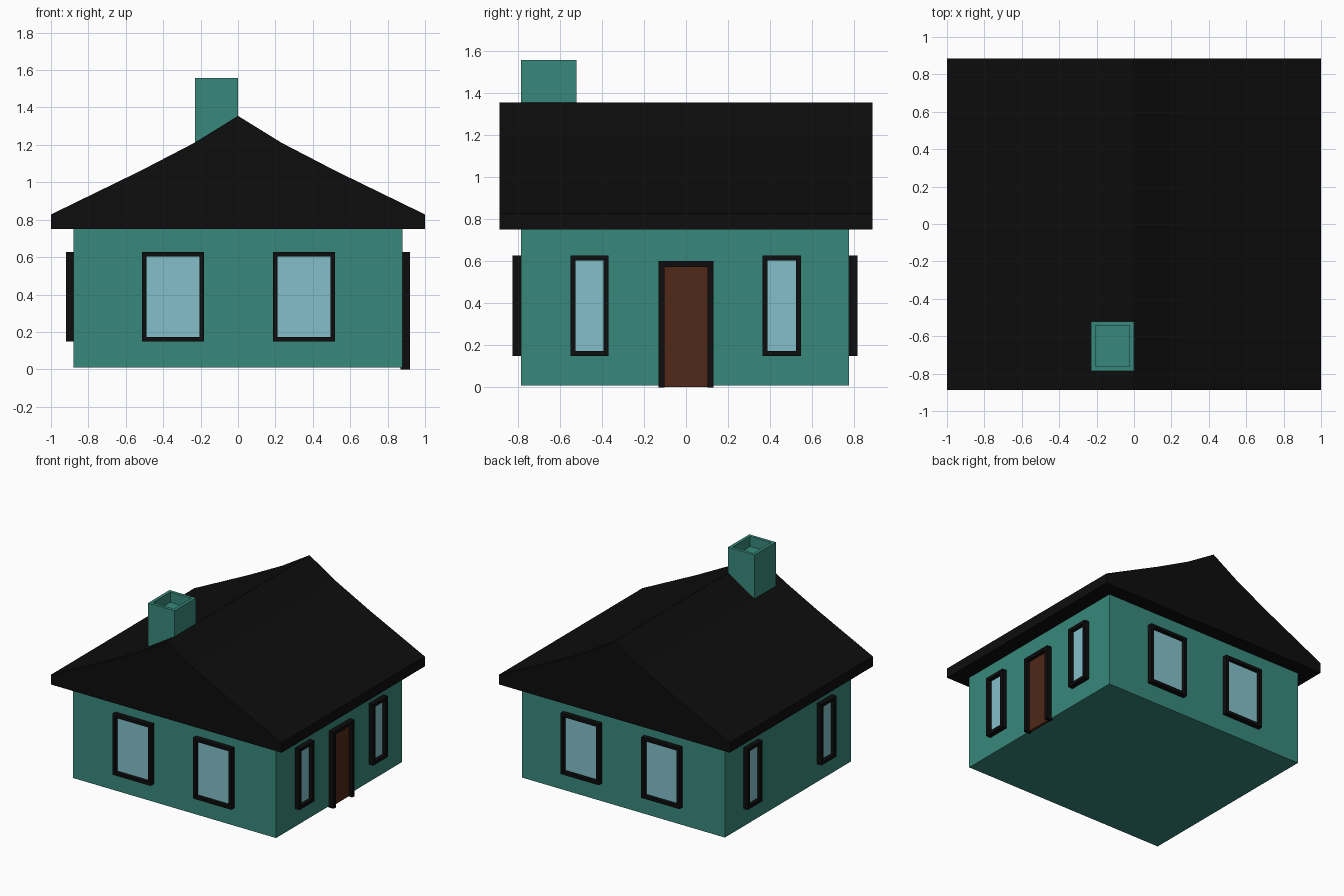
import bpy, bmesh
from mathutils import Vector

if "Cube" in bpy.data.objects:
    bpy.data.objects.remove(bpy.data.objects["Cube"])


def material(name, rgb):
    m = bpy.data.materials.new(name)
    m.diffuse_color = (*rgb, 1)
    m.use_nodes = True
    m.node_tree.nodes["Principled BSDF"].inputs["Base Color"].default_value = m.diffuse_color
    return m


TEAL = material("teal", (0.04, 0.25, 0.20))
BLACK = material("black", (0.004, 0.004, 0.004))
GLASS = material("glass", (0.23, 0.53, 0.60))
BROWN = material("brown", (0.08, 0.021, 0.009))


def finish(name, bm, *mats):
    bmesh.ops.recalc_face_normals(bm, faces=bm.faces)
    me = bpy.data.meshes.new(name)
    bm.to_mesh(me)
    bm.free()
    for m in mats:
        me.materials.append(m)
    ob = bpy.data.objects.new(name, me)
    bpy.context.collection.objects.link(ob)
    return ob


def box_bm(lo, hi):
    bm = bmesh.new()
    bmesh.ops.create_cube(bm, size=1)
    for v in bm.verts:
        v.co = Vector([lo[i] + (v.co[i] + 0.5) * (hi[i] - lo[i]) for i in range(3)])
    bm.normal_update()
    return bm


def box(name, lo, hi, mat):
    return finish(name, box_bm(lo, hi), mat)


def recessed_box(name, lo, hi, normal, rim, depth, mat, inner):
    """Box with a sunken panel in the face that points along normal."""
    n = Vector(normal)
    bm = box_bm(lo, hi)
    face = max(bm.faces, key=lambda f: f.normal.dot(n))
    bmesh.ops.inset_region(bm, faces=[face], thickness=rim, use_even_offset=True)
    new = bmesh.ops.extrude_face_region(bm, geom=[face])["geom"]
    bmesh.ops.translate(bm, vec=-n * depth, verts=[g for g in new if isinstance(g, bmesh.types.BMVert)])
    if face.is_valid:
        bm.faces.remove(face)
    for g in new:
        if isinstance(g, bmesh.types.BMFace):
            g.material_index = 1
    return finish(name, bm, mat, inner)


def prism(name, points, offset, mat):
    """Extrude a flat outline along offset."""
    bm = bmesh.new()
    f = bm.faces.new([bm.verts.new(p) for p in points])
    new = bmesh.ops.extrude_face_region(bm, geom=[f], use_keep_orig=True)["geom"]
    bmesh.ops.translate(bm, vec=offset, verts=[g for g in new if isinstance(g, bmesh.types.BMVert)])
    return finish(name, bm, mat)


# Walls
X, Y0, Y1 = 0.88, -0.785, 0.775
box("walls", (-X, Y0, 0.01), (X, Y1, 0.76), TEAL)

# Roof: solid gable with gently flared slopes
right = [(1, 0.75), (1, 0.828), (0.52, 1.062), (0.235, 1.21)]
outline = right + [(0, 1.355)] + [(-x, z) for x, z in reversed(right)]
prism("roof", [(x, -0.887, z) for x, z in outline], (0, 1.773, 0), BLACK)

# Chimney with a hollow top
recessed_box("chimney", (-0.23, -0.785, 1.0), (0, -0.52, 1.557), (0, 0, 1), 0.024, 0.08, TEAL, TEAL)

# Front and back windows
D = 0.04
for cx, side in ((-0.347, "left"), (0.353, "right")):
    a, b = cx - 0.166, cx + 0.166
    recessed_box("front_window_" + side, (a, Y0 - D, 0.15), (b, Y0 + 0.01, 0.627),
                 (0, -1, 0), 0.024, 0.03, BLACK, GLASS)
    recessed_box("back_window_" + side, (a, Y1 - 0.01, 0.15), (b, Y1 + D, 0.627),
                 (0, 1, 0), 0.024, 0.03, BLACK, GLASS)

# Narrow side windows
for cy, pos in ((-0.459, "front"), (0.455, "back")):
    for s, side in ((-1, "left"), (1, "right")):
        xs = sorted((s * (X - 0.01), s * (X + D)))
        recessed_box(f"{side}_window_{pos}", (xs[0], cy - 0.091, 0.15), (xs[1], cy + 0.091, 0.627),
                     (s, 0, 0), 0.024, 0.03, BLACK, GLASS)

# Door on the right side: arch-shaped frame and panel
W, w, H, h = 0.13, 0.102, 0.6, 0.573
arch = [(-W, 0), (-W, H), (W, H), (W, 0), (w, 0), (w, h), (-w, h), (-w, 0)]
prism("door_frame", [(X - 0.01, y, z) for y, z in arch], (D + 0.01, 0, 0), BLACK)
box("door", (X - 0.01, -w, 0.003), (X + 0.012, w, h), BROWN)
